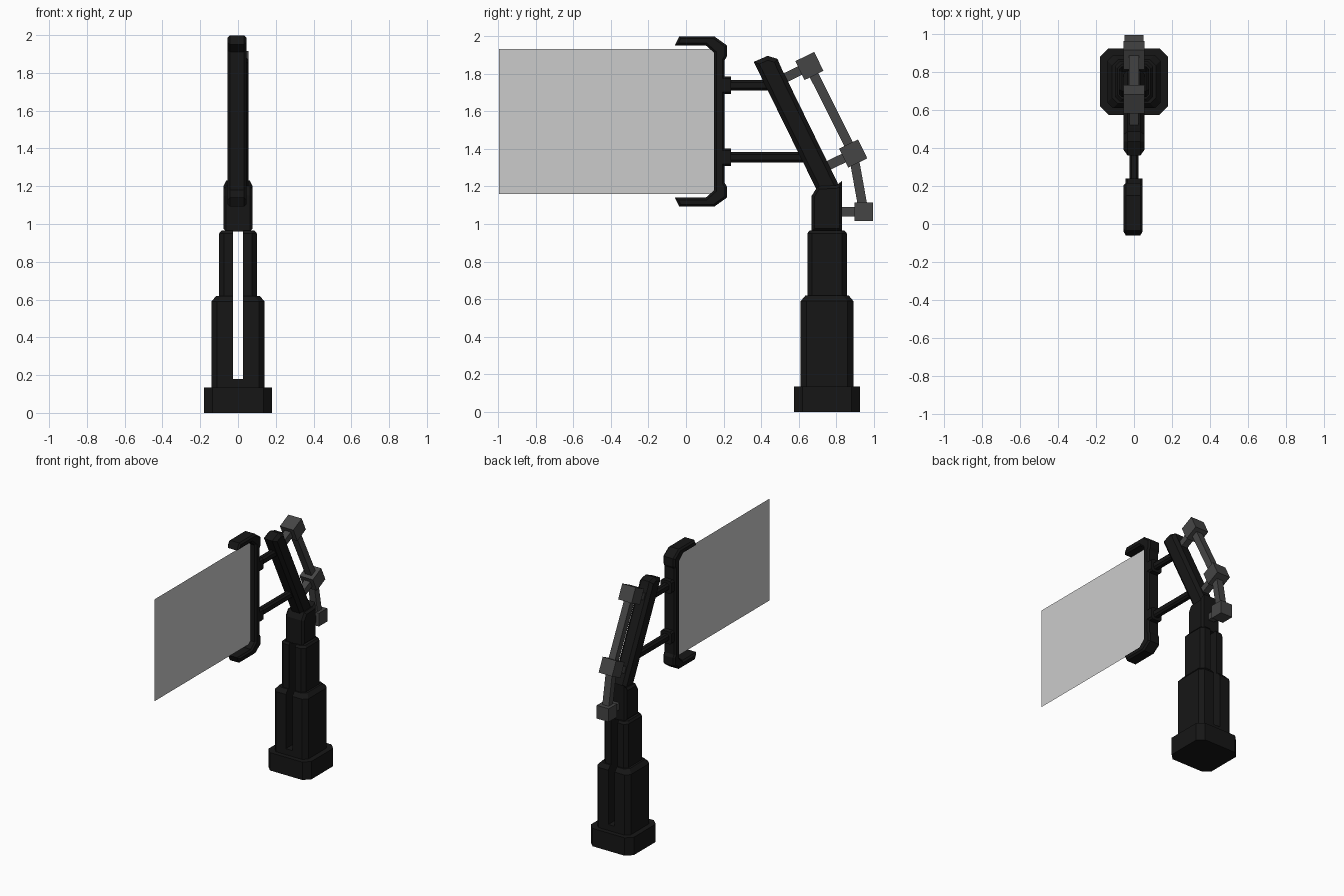
import bpy, bmesh, math
from mathutils import Matrix, Vector

if "Cube" in bpy.data.objects:
    bpy.data.objects.remove(bpy.data.objects["Cube"])


def material(name, v):
    m = bpy.data.materials.new(name)
    m.diffuse_color = (v, v, v, 1)
    m.use_nodes = True
    m.node_tree.nodes["Principled BSDF"].inputs["Base Color"].default_value = m.diffuse_color
    return m


BLACK = material("black_metal", 0.008)
GREY = material("dark_grey_metal", 0.06)


def finish(name, bm, mat=None):
    bmesh.ops.recalc_face_normals(bm, faces=bm.faces)
    me = bpy.data.meshes.new(name)
    bm.to_mesh(me)
    bm.free()
    ob = bpy.data.objects.new(name, me)
    bpy.context.collection.objects.link(ob)
    if mat:
        me.materials.append(mat)
    return ob


def column(name, hx, hy, z0, z1, cut, top=0.0, top_h=0.0):
    """Upright eight-sided block centred on y = 0.75, optional sloped top rim."""
    bm = bmesh.new()

    def ring(inset, z):
        a, b = hx - inset, hy - inset
        pts = [(a, b - cut), (a - cut, b), (cut - a, b), (-a, b - cut),
               (-a, cut - b), (cut - a, -b), (a - cut, -b), (a, cut - b)]
        return [bm.verts.new((x, 0.75 + y, z)) for x, y in pts]

    rings = [ring(0, z0), ring(0, z1 - top_h)]
    if top:
        rings.append(ring(top, z1))
    for lo, hi in zip(rings, rings[1:]):
        for i in range(8):
            j = (i + 1) % 8
            bm.faces.new((lo[i], lo[j], hi[j], hi[i]))
    bm.faces.new(rings[0][::-1])
    bm.faces.new(rings[-1])
    return finish(name, bm, BLACK)


def profile(name, pts, x0, x1, bevel):
    """Extrude a (y, z) outline along x and chamfer both rims."""
    bm = bmesh.new()
    face = bm.faces.new([bm.verts.new((x0, y, z)) for y, z in pts])
    ext = bmesh.ops.extrude_face_region(bm, geom=[face])
    bmesh.ops.translate(bm, vec=(x1 - x0, 0, 0),
                        verts=[g for g in ext["geom"] if isinstance(g, bmesh.types.BMVert)])
    bmesh.ops.recalc_face_normals(bm, faces=bm.faces)
    rims = [e for e in bm.edges if abs(e.verts[0].co.x - e.verts[1].co.x) < 1e-5]
    bmesh.ops.bevel(bm, geom=rims, offset=bevel, segments=1, affect='EDGES')
    return finish(name, bm, BLACK)


def beam(name, p, q, hx, ht, mat, cut=0.0):
    """Bar between two (y, z) points on the centre plane."""
    p, q = Vector(p), Vector(q)
    d, mid = q - p, (p + q) / 2
    bm = bmesh.new()
    bmesh.ops.create_cube(bm, size=1)
    bmesh.ops.scale(bm, vec=(2 * hx, 2 * ht, d.length), verts=bm.verts)
    if cut:
        long_edges = [e for e in bm.edges if abs(e.verts[0].co.z - e.verts[1].co.z) > 1e-5]
        bmesh.ops.bevel(bm, geom=long_edges, offset=cut, segments=1, affect='EDGES')
    bm.transform(Matrix.Translation((0, mid.x, mid.y))
                 @ Matrix.Rotation(math.atan2(-d.x, d.y), 4, 'X'))
    return finish(name, bm, mat)


# Stepped pedestal
column("pedestal_base", 0.18, 0.175, 0, 0.135, 0.045)
lower = column("lower_column", 0.14, 0.14, 0.13, 0.62, 0.03, 0.025, 0.03)
middle = column("middle_column", 0.10, 0.105, 0.60, 0.965, 0.025, 0.012, 0.015)

# Slot running through the two lower columns from front to back
bm = bmesh.new()
bmesh.ops.create_cube(bm, size=1)
bmesh.ops.scale(bm, vec=(0.054, 0.6, 0.82), verts=bm.verts)
bmesh.ops.translate(bm, vec=(0, 0.75, 0.18 + 0.41), verts=bm.verts)
slot = finish("slot_cutter", bm)
slot.hide_render = True
slot.hide_viewport = True
slot.display_type = 'WIRE'
for ob in (lower, middle):
    mod = ob.modifiers.new("slot", 'BOOLEAN')
    mod.operation = 'DIFFERENCE'
    mod.solver = 'EXACT'
    mod.object = slot

# Collar and leaning arm
profile("upper_collar", [(0.668, 0.96), (0.83, 0.96), (0.83, 1.23), (0.80, 1.205),
                         (0.70, 1.20), (0.668, 1.15)], -0.078, 0.078, 0.015)
profile("leaning_arm", [(0.36, 1.862), (0.434, 1.894), (0.487, 1.878), (0.502, 1.84),
                        (0.815, 1.20), (0.80, 1.10), (0.72, 1.13)], -0.055, 0.055, 0.022)

# C-shaped sheet bracket, mirrored about its middle height
half = [(0.15, 1.91), (0.105, 1.95), (-0.06, 1.95), (-0.035, 1.998), (0.15, 1.998),
        (0.217, 1.95), (0.217, 1.89), (0.205, 1.87)]
profile("sheet_bracket", half + [(y, 3.09 - z) for y, z in reversed(half)], -0.055, 0.045, 0.012)

# Struts from bracket to arm
for label, z, end in (("upper", 1.738, 0.45), ("lower", 1.355, 0.64)):
    beam(label + "_strut", (0.19, z), (end, z), 0.025, 0.027, BLACK, 0.012)
    beam(label + "_strut_collar", (0.19, z), (0.24, z), 0.045, 0.047, BLACK, 0.012)

# Grey conduit on the back: joint boxes, stubs and links
tilt = Vector((0.9, 0.437))
a, b, c = Vector((0.656, 1.84)), Vector((0.889, 1.375)), Vector((0.945, 1.065))
for label, p, d, h in (("upper", a, tilt, 0.056), ("middle", b, tilt, 0.056),
                       ("lower", c, Vector((1, 0)), 0.05)):
    beam(label + "_joint_box", p - d * h, p + d * h, h, h, GREY)
    beam(label + "_joint_stub", p - d * 0.16, p, 0.025, 0.025, GREY)
beam("upper_link", a, b, 0.027, 0.025, GREY)
beam("lower_link", b, c, 0.027, 0.025, GREY)

# Hanging sheet
bm = bmesh.new()
bm.faces.new([bm.verts.new((0, y, z)) for y, z in
              ((-0.995, 1.16), (0.16, 1.16), (0.16, 1.93), (-0.995, 1.93))])
me = bpy.data.meshes.new("hanging_sheet")
bm.to_mesh(me)
bm.free()
bpy.context.collection.objects.link(bpy.data.objects.new("hanging_sheet", me))
